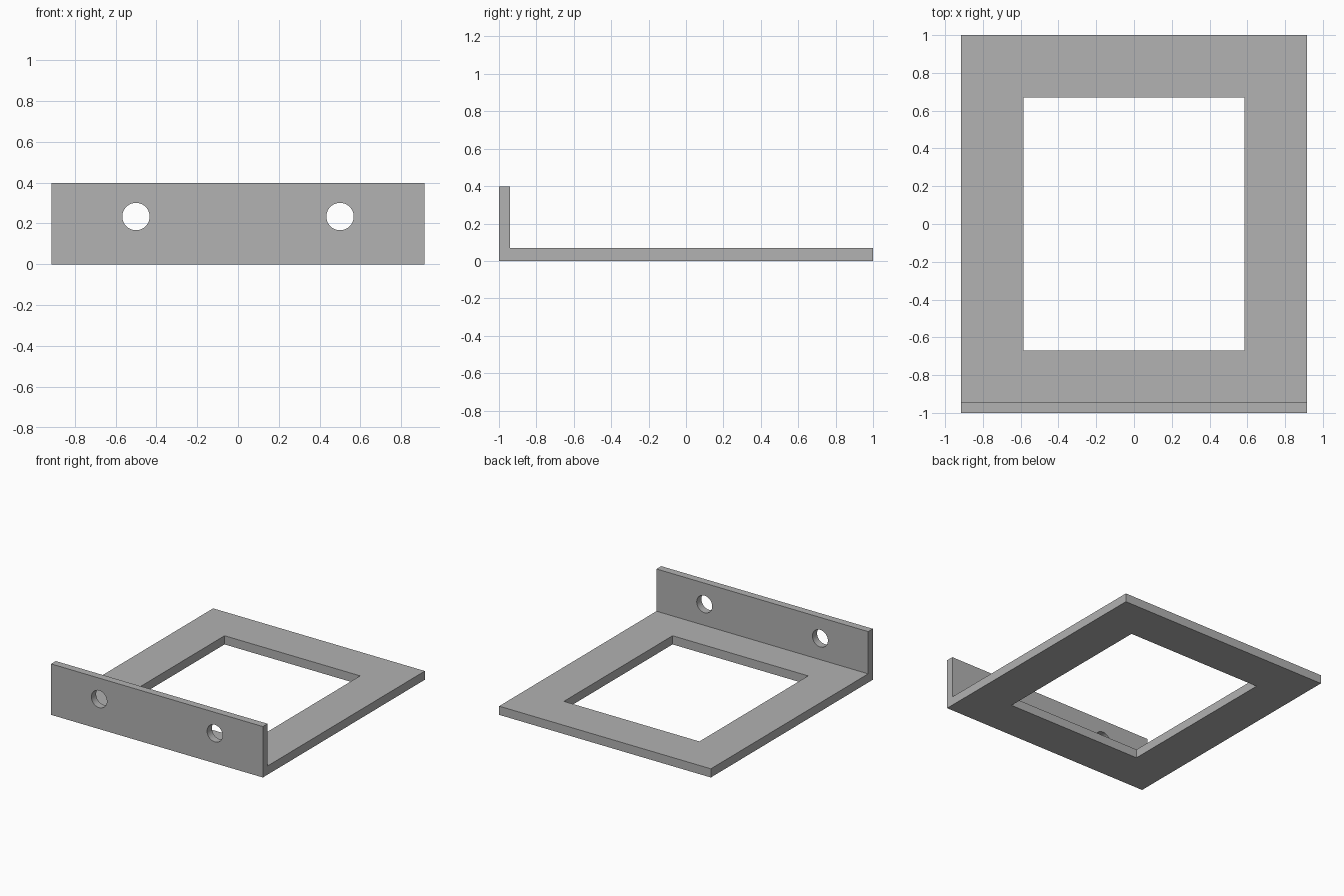
import bpy
import bmesh
from math import radians

WIDTH, WALL_Y, WALL_TOP, PLATE_TOP = 1.83, -0.942, 0.398, 0.068

cube = bpy.data.objects.get("Cube")
if cube:
    bpy.data.objects.remove(cube, do_unlink=True)

# Plain grey material
grey = bpy.data.materials.new("plain grey")
grey.use_nodes = True
colour = (0.445, 0.445, 0.445, 1)
grey.diffuse_color = colour
grey.node_tree.nodes["Principled BSDF"].inputs["Base Color"].default_value = colour

# L-shaped bracket: side profile extruded across the width
profile = [(-1, 0), (1, 0), (1, PLATE_TOP), (WALL_Y, PLATE_TOP),
           (WALL_Y, WALL_TOP), (-1, WALL_TOP)]
bm = bmesh.new()
face = bm.faces.new([bm.verts.new((-WIDTH / 2, y, z)) for y, z in profile])
extruded = bmesh.ops.extrude_face_region(bm, geom=[face])["geom"]
bmesh.ops.translate(bm, vec=(WIDTH, 0, 0),
                    verts=[v for v in extruded if isinstance(v, bmesh.types.BMVert)])
bmesh.ops.recalc_face_normals(bm, faces=bm.faces)
mesh = bpy.data.meshes.new("mounting_bracket")
bm.to_mesh(mesh)
bm.free()
bracket = bpy.data.objects.new("mounting_bracket", mesh)
bpy.context.collection.objects.link(bracket)
mesh.materials.append(grey)


def cut(cutter, name):
    """Subtract the cutter from the bracket, then remove it."""
    cutter.name = name
    cutter.hide_render = True
    cutter.data.materials.append(grey)
    bpy.context.view_layer.objects.active = bracket
    mod = bracket.modifiers.new(name, "BOOLEAN")
    mod.operation, mod.solver, mod.object = "DIFFERENCE", "EXACT", cutter
    bpy.ops.object.modifier_apply(modifier=mod.name)
    bpy.data.objects.remove(cutter, do_unlink=True)


# Rectangular window in the base plate
bpy.ops.mesh.primitive_cube_add(size=1)
window = bpy.context.object
window.scale = (1.172, 1.342, 0.5)
cut(window, "window_cutter")

# Two screw holes in the upright wall
for side in (-1, 1):
    bpy.ops.mesh.primitive_cylinder_add(vertices=48, radius=0.067, depth=0.3,
                                        location=(side * 0.5, -0.97, 0.234),
                                        rotation=(radians(90), 0, 0))
    cut(bpy.context.object, "screw_hole_cutter")

# Smooth hole walls, sharp edges elsewhere
bpy.ops.object.select_all(action="DESELECT")
bracket.select_set(True)
bpy.context.view_layer.objects.active = bracket
bpy.ops.object.shade_smooth_by_angle(angle=radians(30))
